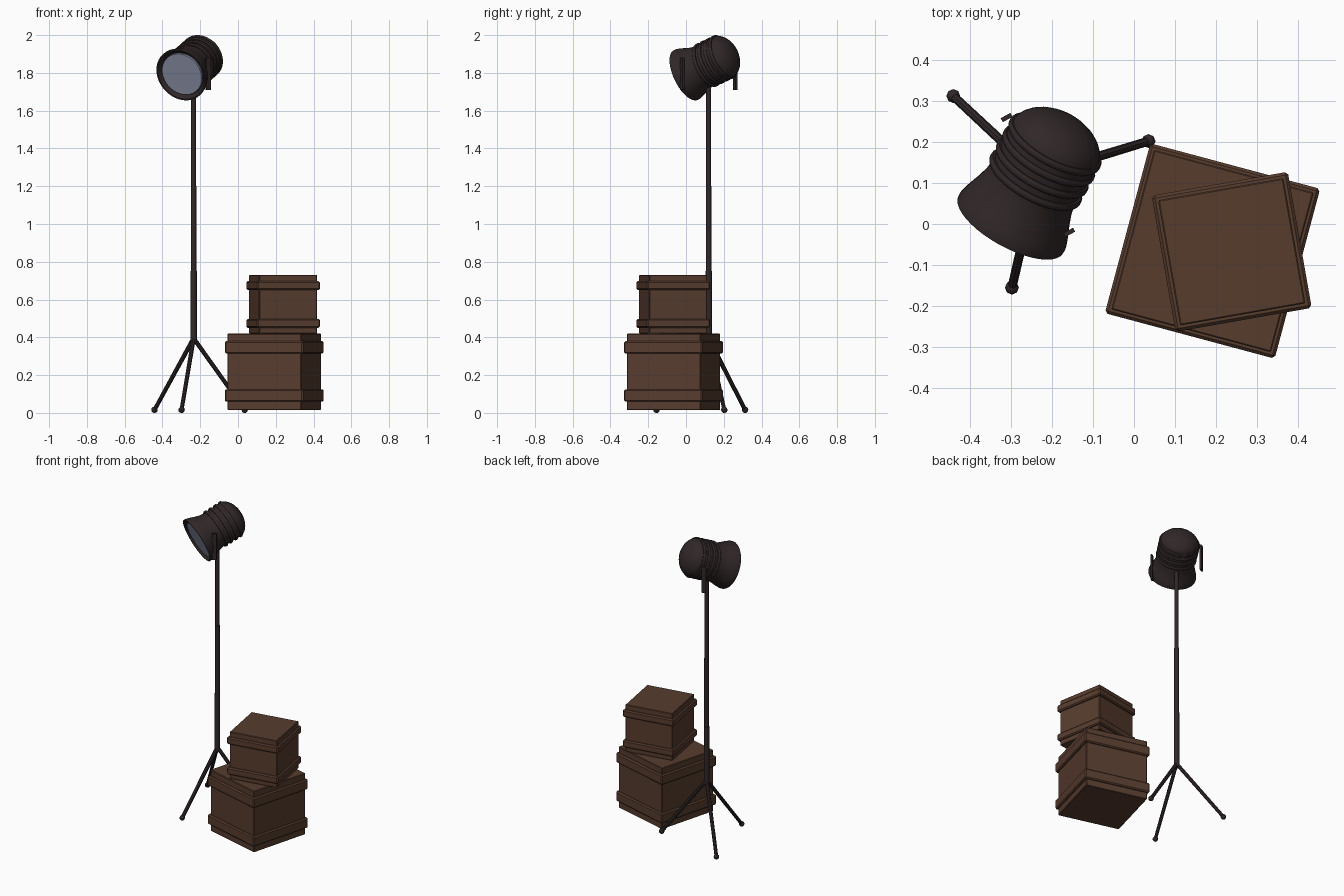
import bpy, bmesh, math
from mathutils import Vector, Matrix

cube = bpy.data.objects.get("Cube")
if cube:
    bpy.data.objects.remove(cube, do_unlink=True)


def material(name, r, g, b):
    m = bpy.data.materials.new(name)
    m.use_nodes = True
    m.diffuse_color = (r, g, b, 1)
    bsdf = m.node_tree.nodes["Principled BSDF"]
    bsdf.inputs["Base Color"].default_value = (r, g, b, 1)
    bsdf.inputs["Roughness"].default_value = 0.8
    return m


WOOD = material("brown wood", 0.095, 0.045, 0.027)
METAL = material("dark metal", 0.03, 0.02, 0.021)
GLASS = material("pale blue glass", 0.28, 0.31, 0.42)


def finish(name, bm, mat, smooth=False):
    bmesh.ops.recalc_face_normals(bm, faces=bm.faces)
    mesh = bpy.data.meshes.new(name)
    bm.to_mesh(mesh)
    bm.free()
    mesh.materials.append(mat)
    ob = bpy.data.objects.new(name, mesh)
    bpy.context.collection.objects.link(ob)
    if smooth:
        bpy.ops.object.select_all(action='DESELECT')
        ob.select_set(True)
        bpy.context.view_layer.objects.active = ob
        bpy.ops.object.shade_smooth_by_angle(angle=math.radians(40))
    return ob


def block(name, centre, size, turn, mat, bevel=0.0):
    bm = bmesh.new()
    bmesh.ops.create_cube(bm, size=1)
    bmesh.ops.scale(bm, vec=size, verts=bm.verts)
    if bevel:
        bmesh.ops.bevel(bm, geom=bm.edges[:], offset=bevel, segments=1, affect='EDGES')
    bm.transform(Matrix.Translation(centre) @ Matrix.Rotation(turn, 4, 'Z'))
    return finish(name, bm, mat)


def rod(name, a, b, r1, r2, mat, sides=12):
    a, b = Vector(a), Vector(b)
    bm = bmesh.new()
    bmesh.ops.create_cone(bm, cap_ends=True, segments=sides, radius1=r1, radius2=r2,
                          depth=(b - a).length)
    bm.transform(Matrix.Translation((a + b) / 2)
                 @ (b - a).to_track_quat('Z', 'Y').to_matrix().to_4x4())
    return finish(name, bm, mat, True)


def lathe(name, profile, place, mat, steps=40):
    # profile holds (radius, distance along the axis)
    bm = bmesh.new()
    verts = [bm.verts.new((r, 0, h)) for r, h in profile]
    edges = [bm.edges.new(p) for p in zip(verts, verts[1:])]
    bmesh.ops.spin(bm, geom=verts + edges, axis=(0, 0, 1), cent=(0, 0, 0),
                   angle=math.tau, steps=steps)
    bmesh.ops.remove_doubles(bm, verts=bm.verts, dist=0.0002)
    bm.transform(place)
    return finish(name, bm, mat, True)


# Crates: a body with two protruding bands
def crate(name, x, y, base, size, band, bands, band_height, turn):
    block(name + "_body", (x, y, base + size / 2), (size, size, size), turn, WOOD, 0.003)
    for label, z in zip(("lower", "upper"), bands):
        block(f"{name}_{label}_band", (x, y, z), (band, band, band_height), turn, WOOD, 0.007)


crate("large_crate", 0.192, -0.066, 0.015, 0.404, 0.43, (0.092, 0.347), 0.066, math.radians(-15))
crate("small_crate", 0.239, -0.068, 0.419, 0.311, 0.338, (0.474, 0.674), 0.047, math.radians(10))

# Tripod stand
PX, PY = -0.235, 0.12
for label, z0, z1, r in (("lower", 0.37, 0.75, 0.017), ("middle", 0.75, 1.2, 0.015),
                         ("upper", 1.2, 1.74, 0.013)):
    rod(label + "_pole", (PX, PY, z0), (PX, PY, z1), r, r, METAL)
for i in range(3):
    a = math.radians(17 + 120 * i)
    foot = (PX + 0.283 * math.cos(a), PY + 0.283 * math.sin(a), 0.016)
    rod(f"leg_{i + 1}", (PX, PY, 0.395), foot, 0.012, 0.011, METAL, 8)
    bm = bmesh.new()
    bmesh.ops.create_uvsphere(bm, u_segments=8, v_segments=6, radius=0.017)
    bm.transform(Matrix.Translation(foot))
    finish(f"foot_{i + 1}", bm, METAL, True)

# Lamp head, its axis running from the open bell to the domed back
yaw, tilt = 0.5, 0.4
back = Vector((math.sin(yaw) * math.cos(tilt), math.cos(yaw) * math.cos(tilt), math.sin(tilt)))
place = Matrix.Translation((PX, PY, 1.847)) @ back.to_track_quat('Z', 'Y').to_matrix().to_4x4()

dome = [(0.119 * math.cos(t * math.pi / 16), 0.09 + 0.078 * math.sin(t * math.pi / 16))
        for t in range(9)]
shell = [(0.0, -0.125), (0.122, -0.127), (0.138, -0.15), (0.146, -0.15), (0.146, -0.138),
         (0.139, -0.115), (0.128, -0.085), (0.119, -0.055), (0.114, -0.02)]
lathe("lamp_shell", shell + dome, place, METAL)
lathe("lamp_lens", [(0.0, -0.141), (0.117, -0.141), (0.117, -0.128)], place, GLASS)

# Raised cooling ribs
for i, s in enumerate((-0.012, 0.024, 0.06, 0.094)):
    ring = [(0.108, s - 0.009), (0.121, s - 0.009), (0.125, s - 0.004), (0.125, s + 0.004),
            (0.121, s + 0.009), (0.108, s + 0.009)]
    lathe(f"lamp_rib_{i + 1}", ring, place, METAL)

# Upright bracket plates on either side of the head
for label, side in (("front", 1), ("back", -1)):
    block(label + "_bracket",
          (PX + side * 0.16 * math.sin(yaw), PY - side * 0.16 * math.cos(yaw), 1.795),
          (0.027, 0.011, 0.172), yaw, METAL)
